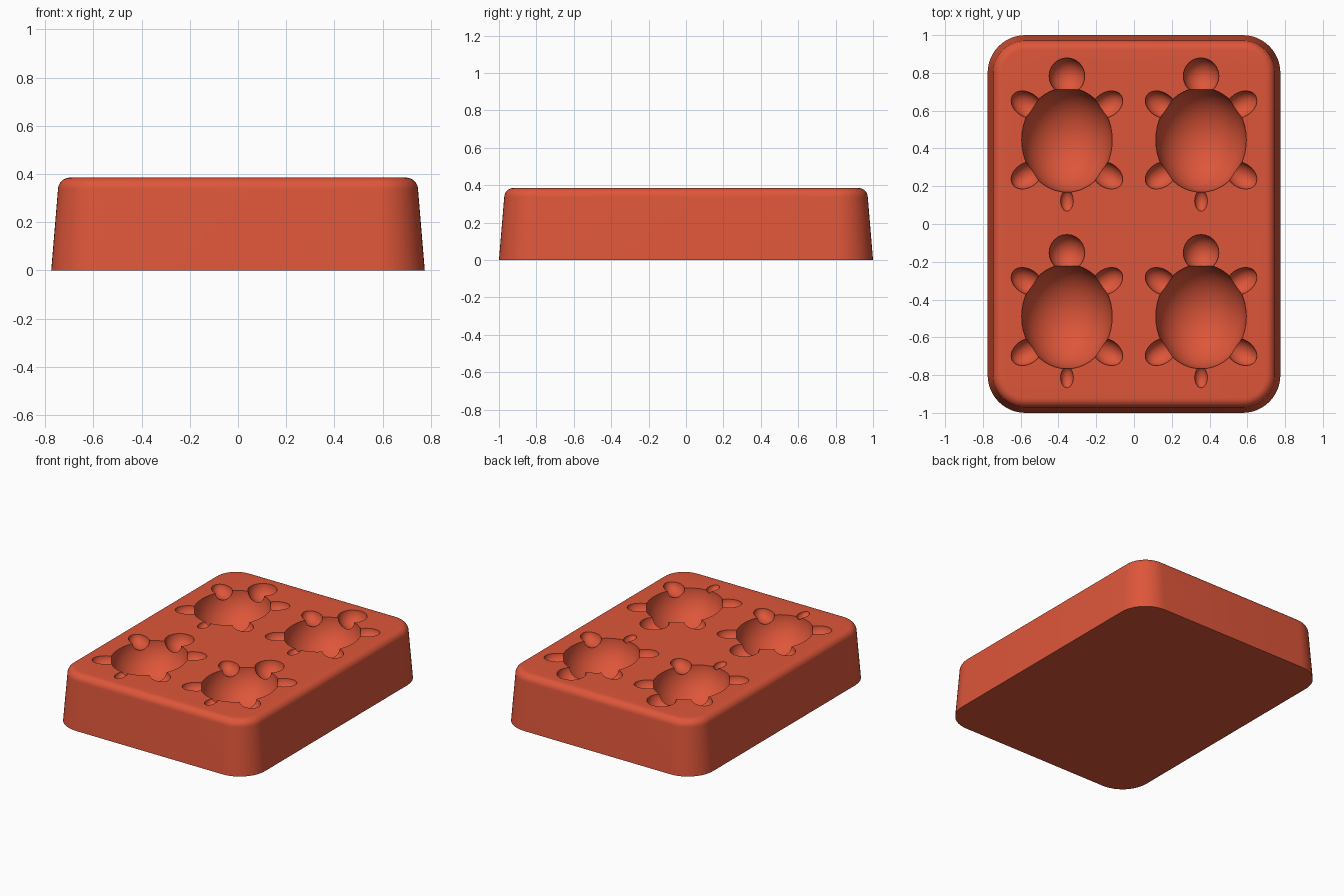
import bpy, bmesh
from math import sin, cos, pi, radians
from mathutils import Matrix, Vector

if "Cube" in bpy.data.objects:
    bpy.data.objects.remove(bpy.data.objects["Cube"], do_unlink=True)

HEIGHT, FILLET, CORNER = 0.385, 0.05, 0.2
HALF_X, HALF_Y, DRAFT = 0.775, 1.0, 0.028

terracotta = bpy.data.materials.new("terracotta_red")
terracotta.use_nodes = True
colour = (0.73, 0.093, 0.042, 1)
terracotta.diffuse_color = colour
terracotta.node_tree.nodes["Principled BSDF"].inputs["Base Color"].default_value = colour


def make_object(name, bm):
    mesh = bpy.data.meshes.new(name)
    bmesh.ops.recalc_face_normals(bm, faces=bm.faces)
    bm.to_mesh(mesh)
    bm.free()
    obj = bpy.data.objects.new(name, mesh)
    bpy.context.collection.objects.link(obj)
    mesh.materials.append(terracotta)
    return obj


def rounded_ring(bm, inset, z, steps=12):
    """Rounded rectangle of vertices, drawn in from the base outline."""
    r = CORNER - inset
    ring = []
    for k, (sx, sy) in enumerate([(1, 1), (-1, 1), (-1, -1), (1, -1)]):
        for i in range(steps + 1):
            a = (k + i / steps) * pi / 2
            ring.append(bm.verts.new((sx * (HALF_X - CORNER) + r * cos(a),
                                      sy * (HALF_Y - CORNER) + r * sin(a), z)))
    return ring


def cavity(bm, centre, size, turn=0, segments=24):
    """Ellipsoid sunk to its middle in the top of the block."""
    matrix = (Matrix.Translation(Vector((*centre, HEIGHT + 0.002)))
              @ Matrix.Rotation(radians(turn), 4, 'Z') @ Matrix.Diagonal((*size, 1)))
    bmesh.ops.create_uvsphere(bm, u_segments=segments, v_segments=segments // 2 + 1,
                              radius=1, matrix=matrix)


def carve(target, name, bm):
    """Subtract a set of separate ellipsoids from the target."""
    cutter = make_object(name, bm)
    cutter.hide_render = True
    cut = target.modifiers.new(name, 'BOOLEAN')
    cut.operation, cut.solver, cut.object = 'DIFFERENCE', 'MANIFOLD', cutter
    bpy.ops.object.modifier_apply(modifier=cut.name)
    bpy.data.objects.remove(cutter, do_unlink=True)


# Tapered block with a rounded upper rim
bm = bmesh.new()
profile = [(0, 0)]
for i in range(9):
    a = i / 8 * pi / 2
    profile.append((DRAFT + FILLET * (1 - cos(a)), HEIGHT - FILLET + FILLET * sin(a)))
rings = [rounded_ring(bm, inset, z) for inset, z in profile]
for low, high in zip(rings, rings[1:]):
    for i in range(len(low)):
        j = (i + 1) % len(low)
        bm.faces.new((low[i], low[j], high[j], high[i]))
bm.faces.new(rings[0])
bm.faces.new(rings[-1])
block = make_object("turtle_mould", bm)

# Turtle cavities: shells in one set, then heads, tails and feet in another
shells, limbs = bmesh.new(), bmesh.new()
for x in (-0.355, 0.355):
    for y in (0.445, -0.49):
        cavity(shells, (x, y), (0.24, 0.277, 0.24), segments=48)
        cavity(limbs, (x, y + 0.338), (0.095, 0.097, 0.095))
        cavity(limbs, (x, y - 0.322), (0.034, 0.056, 0.034))
        for side in (-1, 1):
            for end in (-1, 1):
                cavity(limbs, (x + side * 0.213, y + end * 0.187),
                       (0.09, 0.065, 0.065), side * end * 33)

bpy.ops.object.select_all(action='DESELECT')
block.select_set(True)
bpy.context.view_layer.objects.active = block
carve(block, "shell_cutter", shells)
carve(block, "limb_cutter", limbs)
bpy.ops.object.shade_smooth_by_angle(angle=radians(35))
